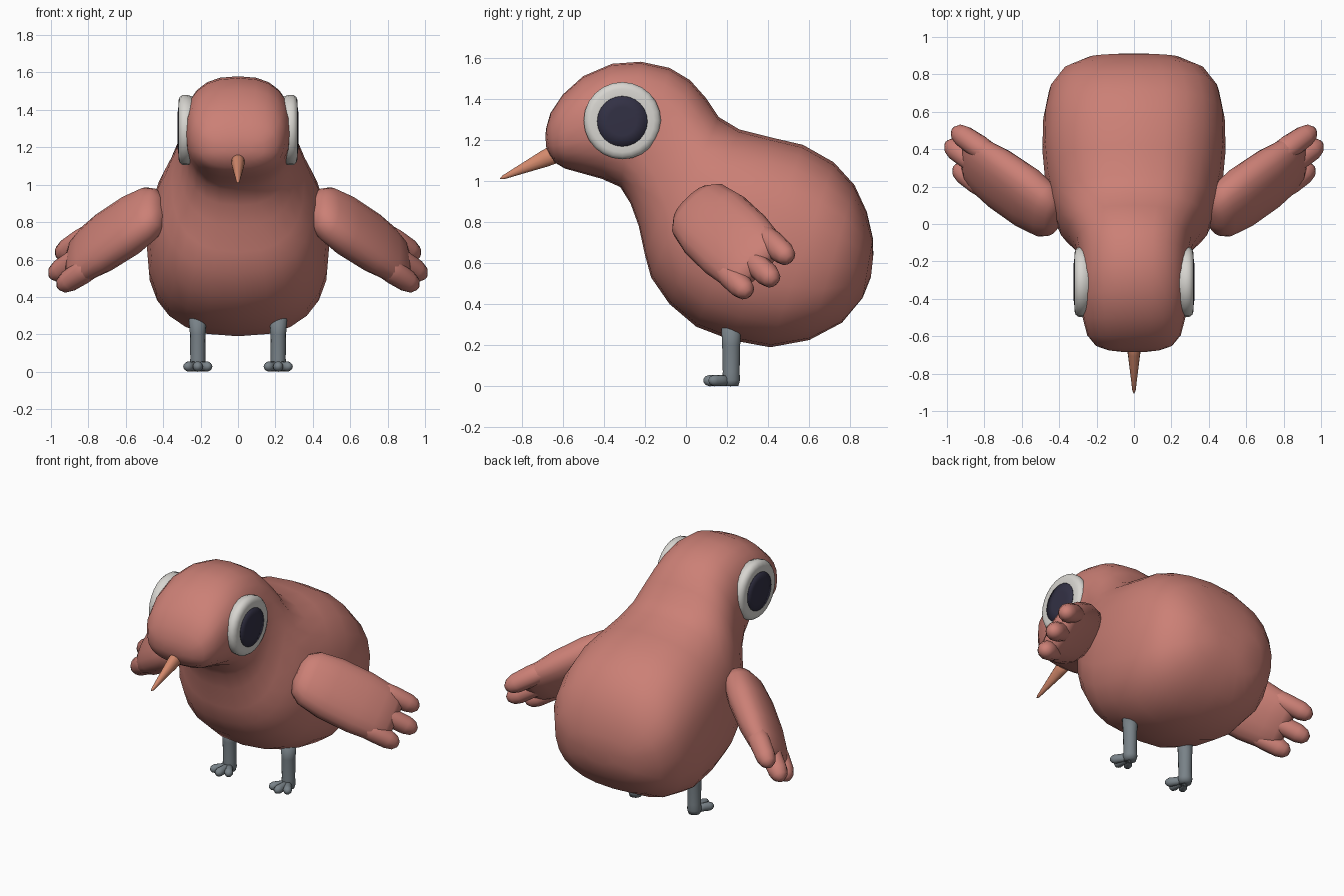
import bpy, bmesh, math
from mathutils import Vector

cube = bpy.data.objects.get("Cube")
if cube:
    bpy.data.objects.remove(cube, do_unlink=True)


def material(name, rgb):
    mat = bpy.data.materials.new(name)
    mat.use_nodes = True
    mat.diffuse_color = (*rgb, 1)
    mat.node_tree.nodes["Principled BSDF"].inputs["Base Color"].default_value = (*rgb, 1)
    return mat


plumage = material("dusty pink plumage", (0.60, 0.215, 0.18))
eye_white = material("eye white", (0.68, 0.665, 0.63))
pupil_dark = material("pupil dark", (0.032, 0.03, 0.058))
leg_grey = material("leg grey", (0.19, 0.223, 0.246))
beak_orange = material("beak orange", (0.65, 0.25, 0.15))


def ring(center, a, b, power=2.0, segments=20):
    """Superellipse of points around center, spanned by half axes a and b."""
    points = []
    for i in range(segments):
        angle = math.tau * i / segments
        c, s = math.cos(angle), math.sin(angle)
        u = math.copysign(abs(c) ** (2 / power), c)
        v = math.copysign(abs(s) ** (2 / power), s)
        points.append(center + a * u + b * v)
    return points


def loft(bm, rings):
    """Skin a list of rings and close both ends."""
    loops = [[bm.verts.new(p) for p in r] for r in rings]
    for low, high in zip(loops, loops[1:]):
        for i in range(len(low)):
            j = (i + 1) % len(low)
            bm.faces.new((low[i], low[j], high[j], high[i]))
    bm.faces.new(loops[0][::-1])
    bm.faces.new(loops[-1])


def limb(bm, origin, axis, across, stations, power=2.0, segments=14):
    """Loft along an axis; stations hold distance, width and thickness."""
    axis = Vector(axis).normalized()
    across = Vector(across)
    across = (across - axis * across.dot(axis)).normalized()
    normal = axis.cross(across)
    origin = Vector(origin)
    loft(bm, [ring(origin + axis * s, across * w, normal * t, power, segments)
              for s, w, t in stations])


def finish(name, bm, mat, side=1):
    """Turn a bmesh into a smooth object, mirrored in x when side is -1."""
    for v in bm.verts:
        v.co.x *= side
    bmesh.ops.recalc_face_normals(bm, faces=bm.faces)
    mesh = bpy.data.meshes.new(name)
    bm.to_mesh(mesh)
    bm.free()
    mesh.materials.append(mat)
    mesh.shade_smooth()
    obj = bpy.data.objects.new(name, mesh)
    bpy.context.collection.objects.link(obj)
    return obj


# Head and body in one skin: top y, top z, bottom y, bottom z, half width
body_sections = [
    (-.685, 1.22, -.68, 1.16, .07),
    (-.68, 1.26, -.665, 1.13, .14),
    (-.66, 1.33, -.64, 1.09, .205),
    (-.60, 1.42, -.59, 1.06, .25),
    (-.50, 1.51, -.50, 1.035, .275),
    (-.36, 1.57, -.41, 1.01, .287),
    (-.22, 1.58, -.32, .97, .29),
    (-.08, 1.55, -.27, .89, .297),
    (.02, 1.49, -.23, .78, .315),
    (.10, 1.40, -.20, .64, .355),
    (.16, 1.31, -.17, .53, .40),
    (.26, 1.25, -.08, .40, .445),
    (.42, 1.21, .05, .29, .475),
    (.57, 1.175, .22, .225, .49),
    (.72, 1.09, .41, .19, .485),
    (.82, .98, .60, .225, .455),
    (.88, .85, .76, .31, .38),
    (.91, .72, .86, .43, .25),
    (.912, .64, .90, .53, .10),
]
bm = bmesh.new()
rings = []
for top_y, top_z, low_y, low_z, width in body_sections:
    top, low = Vector((0, top_y, top_z)), Vector((0, low_y, low_z))
    rings.append(ring((top + low) / 2, Vector((width, 0, 0)), (top - low) / 2, 2.5, 24))
loft(bm, rings)
finish("body", bm, plumage)

# Beak
bm = bmesh.new()
limb(bm, (0, -.58, 1.157), (0, -.325, -.147), (1, 0, 0),
     [(0, .042, .052), (.12, .034, .042), (.25, .019, .023), (.34, .009, .01), (.357, .002, .002)])
finish("beak", bm, beak_orange)

wing_centre = Vector((.72, .24, .69))
wing_axis = Vector((.73, .50, -.47))
wing_across = Vector((0, .75, .66))

for side, label in ((1, "left"), (-1, "right")):
    # Eye disc with a rounded rim, and its pupil
    bm = bmesh.new()
    limb(bm, (0, -.31, 1.293), (1, 0, 0), (0, 1, 0),
         [(.22, .17, .17), (.272, .188, .188), (.295, .188, .188), (.312, .175, .175),
          (.319, .155, .155), (.317, .12, .12)], segments=24)
    finish(label + "_eye", bm, eye_white, side)
    bm = bmesh.new()
    limb(bm, (0, -.31, 1.29), (1, 0, 0), (0, 1, 0),
         [(.315, .123, .123), (.321, .122, .122), (.324, .07, .07)], segments=24)
    finish(label + "_pupil", bm, pupil_dark, side)

    # Wing paddle with three feather tips
    bm = bmesh.new()
    limb(bm, wing_centre, wing_axis, wing_across,
         [(-.425, .06, .035), (-.40, .13, .075), (-.34, .175, .10), (-.2, .198, .112),
          (0, .2, .105), (.12, .188, .088), (.2, .165, .066), (.245, .12, .035)], 2.3, 18)
    for offset, reach in ((.13, .335), (0, .385), (-.13, .325)):
        start = wing_centre + wing_across * offset
        limb(bm, start, wing_axis, wing_across,
             [(0, .05, .06), (.16, .06, .066), (reach - .07, .058, .06),
              (reach - .025, .046, .046), (reach, .02, .02)], segments=12)
    finish(label + "_wing", bm, plumage, side)

    # Leg
    bm = bmesh.new()
    limb(bm, (.215, .22, 0), (0, 0, 1), (1, 0, 0),
         [(.002, .036, .036), (.03, .044, .044), (.07, .04, .042), (.2, .042, .045), (.31, .05, .05)])
    # Three toes
    for spread, length in ((-.55, .125), (0, .135), (.55, .125)):
        limb(bm, (.215, .22, .028), (math.sin(spread), -math.cos(spread), 0), (1, 0, 0),
             [(0, .024, .028), (.06, .022, .026), (length - .03, .027, .028),
              (length - .01, .021, .021), (length, .008, .008)], segments=12)
    finish(label + "_leg", bm, leg_grey, side)
